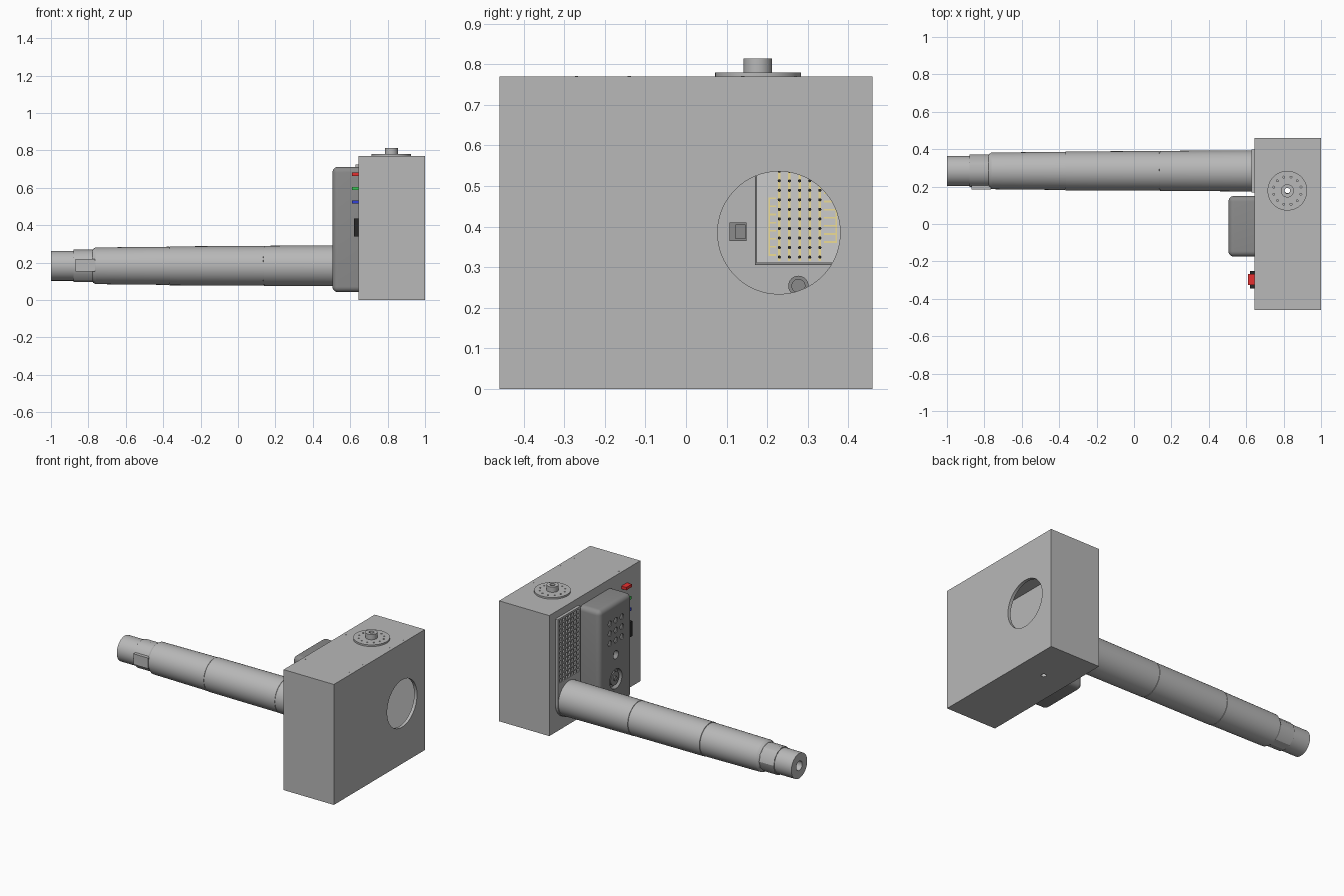
import bpy, bmesh, math
from mathutils import Matrix, Vector

if "Cube" in bpy.data.objects:
    bpy.data.objects.remove(bpy.data.objects["Cube"])

ROT = {'x': Matrix.Rotation(math.pi / 2, 4, 'Y'), 'z': Matrix.Identity(4)}
GREY = ('case_grey', (0.48, 0.48, 0.48))
DARK = ('housing_grey', (0.26, 0.26, 0.26))
BLACK = ('black', (0.02, 0.02, 0.02))
PLATE = ('board_white', (0.85, 0.85, 0.83))
TRACE = ('trace_yellow', (0.85, 0.72, 0.3))


def finish(name, bm, color=GREY, smooth=True):
    bmesh.ops.recalc_face_normals(bm, faces=bm.faces)
    me = bpy.data.meshes.new(name)
    bm.to_mesh(me)
    bm.free()
    ob = bpy.data.objects.new(name, me)
    bpy.context.collection.objects.link(ob)
    mat = bpy.data.materials.get(color[0]) or bpy.data.materials.new(color[0])
    mat.diffuse_color = (*color[1], 1)
    mat.use_nodes = True
    mat.node_tree.nodes["Principled BSDF"].inputs["Base Color"].default_value = mat.diffuse_color
    me.materials.append(mat)
    if smooth:
        smooth_shade(ob)
    return ob


def smooth_shade(ob):
    bpy.ops.object.select_all(action='DESELECT')
    ob.select_set(True)
    bpy.context.view_layer.objects.active = ob
    bpy.ops.object.shade_smooth_by_angle(angle=math.radians(30))


def add_box(bm, x, y, z):
    lo, hi = Vector((x[0], y[0], z[0])), Vector((x[1], y[1], z[1]))
    m = Matrix.Translation((lo + hi) / 2) @ Matrix.Diagonal((*(hi - lo), 1))
    bmesh.ops.create_cube(bm, size=1, matrix=m)


def add_cyl(bm, axis, c, r, depth, seg=48):
    bmesh.ops.create_cone(bm, cap_ends=True, segments=seg, radius1=r, radius2=r,
                          depth=depth, matrix=Matrix.Translation(c) @ ROT[axis])


def boxes(name, items, color=GREY):
    bm = bmesh.new()
    for it in items:
        add_box(bm, *it)
    return finish(name, bm, color, False)


def cyls(name, items, color=GREY):
    bm = bmesh.new()
    for it in items:
        add_cyl(bm, *it)
    return finish(name, bm, color)


def cut(ob, cutter):
    cutter.data.materials.clear()
    cutter.data.materials.append(ob.data.materials[0])
    mod = ob.modifiers.new('cut', 'BOOLEAN')
    mod.operation, mod.solver, mod.object = 'DIFFERENCE', 'EXACT', cutter
    bpy.context.view_layer.objects.active = ob
    bpy.ops.object.modifier_apply(modifier=mod.name)
    bpy.data.objects.remove(cutter)
    smooth_shade(ob)


# Hollow main case with round window and vertical through hole
case = boxes('case', [((.645, 1), (-.46, .46), (0, .77))])
cut(case, boxes('cavity', [((.665, .98), (-.44, .44), (.02, .75))]))
cut(case, cyls('window_cutter', [('x', (1, .229, .385), .151, .1, 96)]))
cut(case, cyls('hole_cutter', [('z', (.82, .18, .4), .015, 1, 24)]))

# Small screws around the case edges
screws = []
for z in (.001, .77):
    for x in (.665, .98):
        for y in (-.27, -.14, .14, .27):
            screws.append(('z', (x, y, z), .004, .002, 8))
cyls('case_screws', screws)

# Top flange, post and bolt holes
flange = cyls('top_flange', [('z', (.82, .178, .775), .106, .011, 64)])
holes = [('z', (.82, .178, .775), .015, .1, 24)]
for i in range(12):
    a = math.tau * (i + .5) / 12
    holes.append(('z', (.82 + .075 * math.cos(a), .178 + .075 * math.sin(a), .78), .005, .016, 12))
cut(flange, cyls('flange_cutter', holes))
post = cyls('top_post', [('z', (.82, .177, .796), .035, .036, 48)])
cut(post, cyls('post_cutter', [('z', (.82, .178, .8), .015, .1, 24)]))

# Long tapering barrel, lathed about the x axis
TY, TZ = .284, .183
profile = [(-.9, 0), (-.9, .03), (-1, .03), (-1, .08), (-.88, .08), (-.78, .08),
           (-.775, .09), (-.762, .098), (-.37, .102), (-.369, .1), (-.367, .1),
           (-.366, .104), (.135, .106), (.136, .104), (.138, .104), (.139, .107), (.645, .11)]
bm = bmesh.new()
vs = [bm.verts.new((x, TY, TZ + r)) for x, r in profile]
es = [bm.edges.new(p) for p in zip(vs, vs[1:])]
bmesh.ops.spin(bm, geom=vs + es, cent=(0, TY, TZ), axis=(1, 0, 0), angle=math.tau,
               steps=64, use_merge=False)
bmesh.ops.remove_doubles(bm, verts=bm.verts, dist=1e-5)
finish('barrel', bm)
cyls('muzzle_collar', [('x', (-.825, TY, TZ), .087, .11, 12)])
boxes('muzzle_tab', [((-.87, -.765), (.185, .25), (.152, .22))])

# Grille plate with a rounded bottom that follows the barrel
R = .115
outline = [(TY + R, .725), (TY - R, .725)]
outline += [(TY - R * math.cos(math.pi * i / 24), TZ - R * math.sin(math.pi * i / 24)) for i in range(25)]
bm = bmesh.new()
face = bm.faces.new([bm.verts.new((.627, y, z)) for y, z in outline])
ext = bmesh.ops.extrude_face_region(bm, geom=[face])
bmesh.ops.translate(bm, vec=(.02, 0, 0), verts=[v for v in ext['geom'] if isinstance(v, bmesh.types.BMVert)])
grille = finish('grille_plate', bm)
P = .029
cells = []
for i in range(7):
    for j in range(14):
        y, z = TY + (i - 3) * P, .325 + j * P
        cells.append(((.62, .64), (y - .011, y + .011), (z - .011, z + .011)))
cut(grille, boxes('grille_cutter', cells))

# Rounded control housing with speaker holes and recessed dial
bm = bmesh.new()
add_box(bm, (.505, .65), (-.175, .15), (.042, .712))
bmesh.ops.bevel(bm, geom=[e for e in bm.edges if any(v.co.x < .6 for v in e.verts)],
                offset=.03, segments=6, profile=.5, affect='EDGES')
housing = finish('control_housing', bm, DARK)
HY = -.013
keys = [(HY + i * .06, .534 + j * .063) for i in (-1, 0, 1) for j in (-1, 0, 1)]
recess = [('x', (.505, y, z), .018, .03, 24) for y, z in keys]
recess += [('x', (.505, HY, .377), .026, .06, 32), ('x', (.505, HY, .223), .062, .06, 48)]
cut(housing, cyls('housing_cutter', recess))
cyls('keypad_buttons', [('x', (.516, y, z), .0165, .012, 24) for y, z in keys])
cyls('dial', [('x', (.525, HY, .223), .042, .025, 32), ('x', (.515, HY, .223), .015, .02, 24)], DARK)

# Indicator buttons and rocker switch
for name, rgb, z, y0, y1 in (('red', (.8, .03, .03), .672, -.325, -.268),
                             ('green', (.05, .7, .1), .596, -.32, -.275),
                             ('blue', (.03, .05, .7), .524, -.32, -.275)):
    boxes(name + '_button', [((.61, .65), (y0, y1), (z - .009, z + .009))], (name, rgb))
boxes('rocker_switch', [((.62, .65), (-.345, -.25), (.34, .435))], BLACK)

# Circuit board seen through the window
boxes('board_frame', [((.66, .685), (.17, .41), (.305, .6))], DARK)
boxes('board_panel', [((.68, .69), (.174, .405), (.31, .596))], PLATE)
cols = [.23 + .025 * i for i in range(5)]
strips = [((.688, .692), (y - .003, y + .003), (.315, .59)) for y in cols]
for i in range(8):
    z = .33 + .02 * i
    strips.append(((.688, .692), (.205, .222), (z - .002, z + .002)))
    strips.append(((.688, .692), (.34, .37), (z + .03, z + .034)))
strips += [((.688, .692), (.203, .207), (.328, .472)), ((.688, .692), (.368, .372), (.36, .504))]
boxes('board_traces', strips, TRACE)
cyls('board_holes', [('x', (.692, y, .325 + .0235 * j), .004, .004, 8)
                     for y in cols for j in range(11)], BLACK)

# Inner connector block and cable socket ring
boxes('inner_connector', [((.66, .72), (.107, .149), (.365, .41)),
                          ((.72, .735), (.122, .147), (.37, .405))], DARK)
ring = cyls('inner_socket', [('x', (.675, .277, .254), .025, .03, 32)], DARK)
cut(ring, cyls('socket_cutter', [('x', (.69, .277, .254), .016, .04, 32)]))
